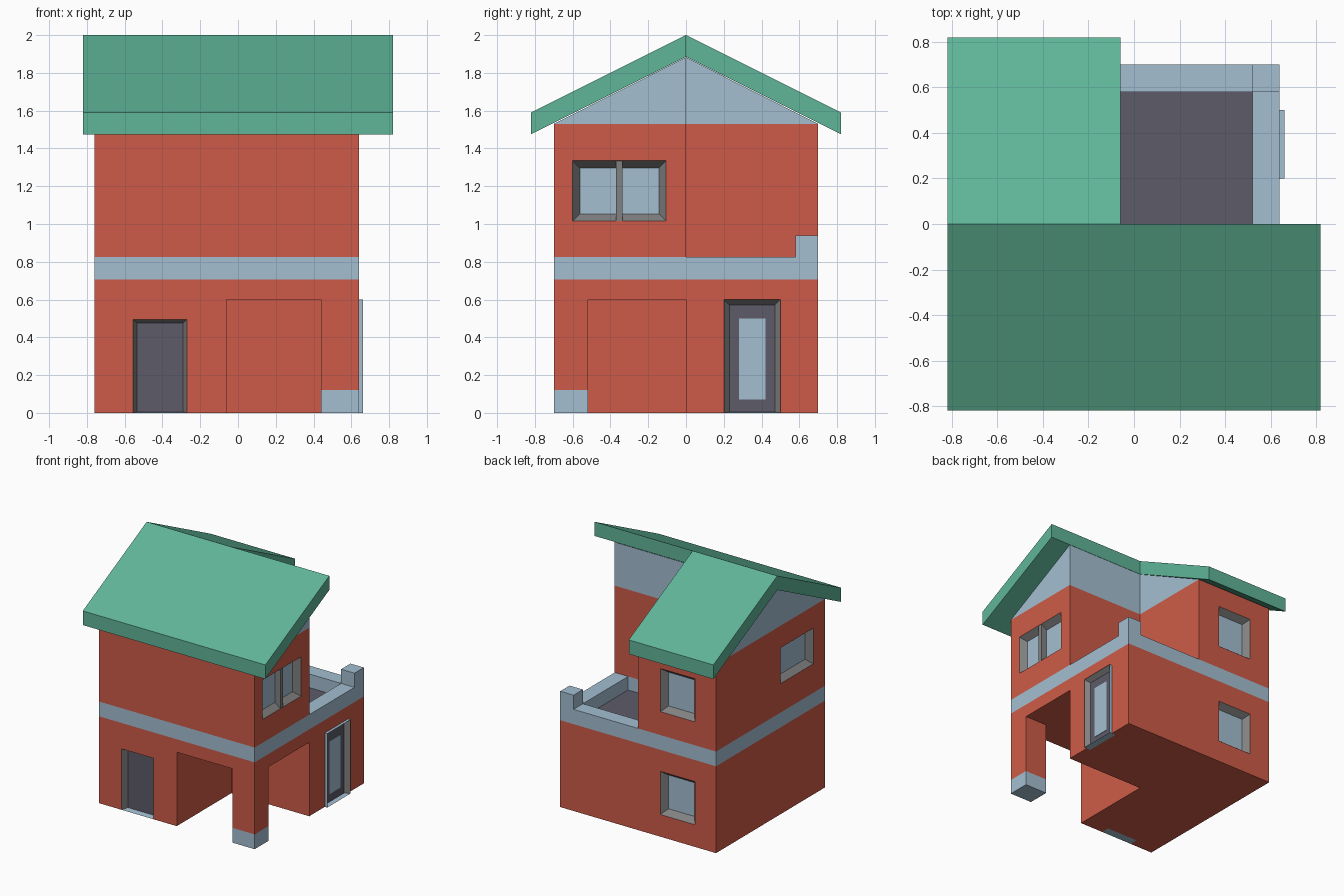
import bpy, bmesh
from mathutils import Vector

if "Cube" in bpy.data.objects:
    bpy.data.objects.remove(bpy.data.objects["Cube"])


def material(name, rgb):
    m = bpy.data.materials.new(name)
    m.diffuse_color = (*rgb, 1)
    m.use_nodes = True
    m.node_tree.nodes["Principled BSDF"].inputs["Base Color"].default_value = m.diffuse_color
    return m


RED = material("red_wall", (0.62, 0.105, 0.065))
BLUE = material("pale_blue", (0.37, 0.52, 0.64))
GREEN = material("green_roof", (0.115, 0.46, 0.31))
DARK = material("dark_grey", (0.11, 0.105, 0.14))
GREY = material("frame_grey", (0.22, 0.22, 0.22))


def finish(name, bm, *mats):
    bmesh.ops.recalc_face_normals(bm, faces=bm.faces)
    me = bpy.data.meshes.new(name)
    bm.to_mesh(me)
    bm.free()
    for m in mats:
        me.materials.append(m)
    ob = bpy.data.objects.new(name, me)
    bpy.context.collection.objects.link(ob)
    return ob


def box(name, x, y, z, mat=None):
    bm = bmesh.new()
    bmesh.ops.create_cube(bm, size=1)
    for v in bm.verts:
        v.co = Vector([r[0] if c < 0 else r[1] for c, r in zip(v.co, (x, y, z))])
    return finish(name, bm, *([mat] if mat else []))


def prism(name, profile, x, mat):
    """Extrude a (y, z) profile along x."""
    bm = bmesh.new()
    face = bm.faces.new([bm.verts.new((x[0], y, z)) for y, z in profile])
    ext = bmesh.ops.extrude_face_region(bm, geom=[face])["geom"]
    bmesh.ops.translate(bm, vec=(x[1] - x[0], 0, 0),
                        verts=[g for g in ext if isinstance(g, bmesh.types.BMVert)])
    return finish(name, bm, mat)


def cut(target, x, y, z):
    cutter = box("cutter", x, y, z)
    mod = target.modifiers.new("cut", 'BOOLEAN')
    mod.operation, mod.solver, mod.object = 'DIFFERENCE', 'EXACT', cutter
    bpy.context.view_layer.objects.active = target
    bpy.ops.object.modifier_apply(modifier=mod.name)
    bpy.data.objects.remove(cutter)


# Wall coordinates: position along the wall, height, depth inward
WALLS = {
    "front": lambda u, z, d: (u, -0.7 + d, z),
    "back": lambda u, z, d: (u, 0.7 - d, z),
    "right": lambda u, z, d: (0.64 - d, u, z),
    "left": lambda u, z, d: (-0.76 + d, u, z),
}


def wall_ranges(side, u, z, d):
    a, b = WALLS[side](u[0], z[0], d[0]), WALLS[side](u[1], z[1], d[1])
    return [tuple(sorted(p)) for p in zip(a, b)]


def opening(name, wall, side, u, z, inset, pane, depth=0.05, front=0.0, door=False):
    """Cut a hole and line it with a splayed frame around a pane."""
    low = 0.1 if door else 0
    cut(wall, *wall_ranges(side, u, (z[0] - low, z[1]), (-0.1, depth + 0.02)))
    i = inset
    rings = [(u, z, depth + 0.02), (u, z, -front),
             ((u[0] + i, u[1] - i), (z[0] + (0.005 if door else i), z[1] - i), depth)]
    bm = bmesh.new()
    loops = [[bm.verts.new(WALLS[side](a, b, d)) for a, b in
              ((uu[0], zz[0]), (uu[1], zz[0]), (uu[1], zz[1]), (uu[0], zz[1]))]
             for uu, zz, d in rings]
    for k in range(2):
        for j in range(4):
            n = (j + 1) % 4
            f = bm.faces.new((loops[k][j], loops[k][n], loops[k + 1][n], loops[k + 1][j]))
            f.material_index = 1 if k == 0 or (door and j == 0) else 0
    bm.faces.new(loops[2]).material_index = 2
    bm.faces.new(loops[0]).material_index = 1
    return finish(name, bm, GREY, BLUE, pane)


# Ground floor with the open corner porch and its pillar
ground = box("ground_floor", (-0.76, 0.64), (-0.7, 0.7), (0, 0.705), RED)
cut(ground, (-0.06, 0.44), (-1, 0), (-0.1, 0.6))
cut(ground, (-0.06, 1), (-0.52, 0), (-0.1, 0.6))
cut(ground, (0.4, 1), (-1, -0.5), (-0.1, 0.12))
box("pillar_base", (0.44, 0.64), (-0.7, -0.52), (0, 0.12), BLUE)

# Band between floors, sunken terrace and corner post
band = box("floor_band", (-0.76, 0.64), (-0.7, 0.7), (0.705, 0.825), BLUE)
cut(band, (-0.06, 0.52), (0, 0.58), (0.71, 1))
box("terrace_floor", (-0.06, 0.52), (0, 0.58), (0.708, 0.715), DARK)
box("terrace_post", (0.52, 0.64), (0.58, 0.7), (0.825, 0.94), BLUE)

# L-shaped upper floor
upper = box("upper_floor", (-0.76, 0.64), (-0.7, 0.7), (0.825, 1.53), RED)
cut(upper, (-0.06, 1), (0, 1), (0.7, 1.7))

# Gables and roof slopes, the back half being shorter
for name, s, x_wall, x_roof in (("front", -1, 0.64, 0.82), ("back", 1, -0.06, -0.06)):
    prism(name + "_gable", [(0, 1.53), (s * 0.7, 1.53), (0, 1.883)], (-0.76, x_wall), BLUE)
    prism(name + "_roof", [(0, 2), (s * 0.82, 1.59), (s * 0.82, 1.475), (0, 1.885)],
          (-0.82, x_roof), GREEN)

# Windows
opening("right_window", upper, "right", (-0.6, -0.105), (1.015, 1.335), 0.038, BLUE)
box("right_window_mullion", *wall_ranges("right", (-0.37, -0.335), (1.017, 1.333), (0.001, 0.055)), GREY)
opening("left_window", upper, "left", (-0.55, -0.13), (1.06, 1.35), 0.038, BLUE)
opening("back_upper_window", upper, "back", (-0.57, -0.26), (1.015, 1.365), 0.038, BLUE)
opening("back_lower_window", ground, "back", (-0.57, -0.26), (0.18, 0.53), 0.038, BLUE)

# Doors
opening("front_door", ground, "front", (-0.555, -0.27), (0, 0.495), 0.02, DARK, door=True)
opening("side_door", ground, "right", (0.2, 0.5), (0, 0.6), 0.03, DARK,
        depth=0.015, front=0.022, door=True)
box("side_door_glass", *wall_ranges("right", (0.28, 0.42), (0.07, 0.5), (0.012, 0.02)), BLUE)
